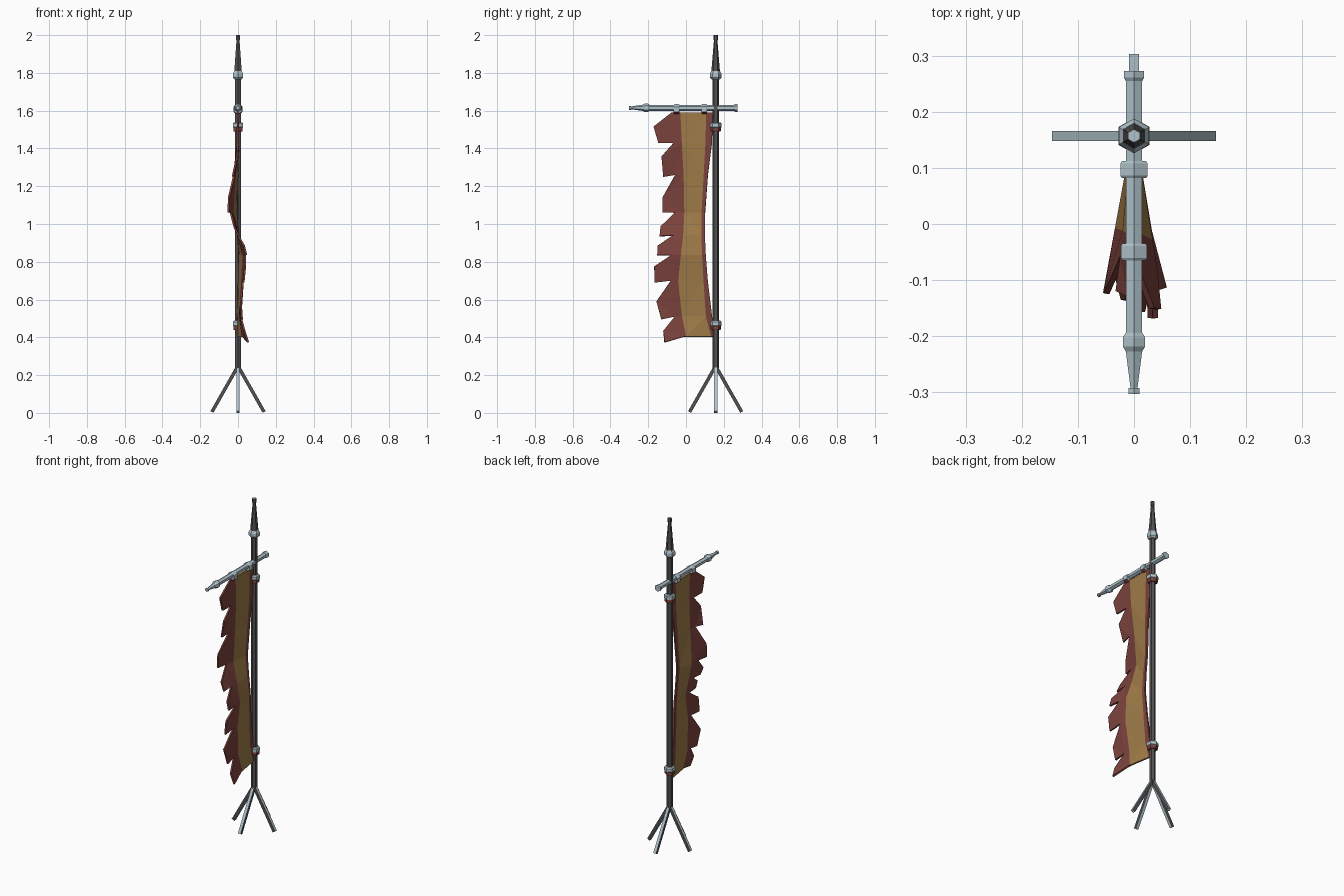
import bpy, bmesh, math
from mathutils import Vector, Matrix

if "Cube" in bpy.data.objects:
    bpy.data.objects.remove(bpy.data.objects["Cube"])

def material(name, rgb):
    m = bpy.data.materials.new(name)
    m.diffuse_color = (*rgb, 1)
    m.use_nodes = True
    m.node_tree.nodes["Principled BSDF"].inputs["Base Color"].default_value = m.diffuse_color
    return m

STEEL = material("pale steel", (0.43, 0.54, 0.59))
DARK = material("dark iron", (0.085, 0.08, 0.08))
RED = material("brick red cloth", (0.20, 0.055, 0.047))
TAN = material("tan cloth", (0.35, 0.20, 0.065))
PY, BAR_Z = 0.157, 1.615          # pole position and crossbar height

def finish(name, bm, mats, rule=None):
    if rule:
        for f in bm.faces:
            f.material_index = rule(f)
    me = bpy.data.meshes.new(name)
    bm.to_mesh(me)
    bm.free()
    for m in mats:
        me.materials.append(m)
    ob = bpy.data.objects.new(name, me)
    bpy.context.collection.objects.link(ob)
    return ob

def lathe(name, profile, matrix, mats, rule=None, sides=6, phase=math.pi / 2):
    """Closed low-poly turning: profile is (radius, position along local z)."""
    bm = bmesh.new()
    rings = []
    for r, t in profile:
        rings.append([bm.verts.new(matrix @ Vector((r * math.cos(phase + a), r * math.sin(phase + a), t)))
                      for a in (2 * math.pi * i / sides for i in range(sides))])
    for lo, hi in zip(rings, rings[1:]):
        for i in range(sides):
            j = (i + 1) % sides
            bm.faces.new((lo[i], lo[j], hi[j], hi[i]))
    bm.faces.new(rings[0][::-1])
    bm.faces.new(rings[-1])
    bmesh.ops.recalc_face_normals(bm, faces=bm.faces)
    return finish(name, bm, mats, rule)

UP = Matrix.Translation((0, PY, 0))
# Local z runs along +y for the crossbar
ALONG = Matrix.Translation((0, 0, BAR_Z)) @ Matrix.Rotation(-math.pi / 2, 4, 'X')

# Pole with spear-like finial
lathe("pole", [(0.017, 0.235), (0.017, 1.78)], UP, [DARK])
lathe("finial_collar", [(0.021, 1.765), (0.031, 1.775), (0.031, 1.795), (0.023, 1.81)], UP, [STEEL])
lathe("finial_spike", [(0.023, 1.805), (0.009, 1.975)], UP, [DARK])
lathe("finial_tip", [(0.012, 1.975), (0.012, 2.0)], UP, [STEEL, DARK],
      lambda f: 0 if f.normal.z > 0.5 else 1)

# Clamps that hold the cloth to the pole: steel band over red cloth
for n, z in (("upper", 1.49), ("lower", 0.44)):
    lathe(n + "_pole_band", [(0.027, z + 0.018), (0.032, z + 0.023), (0.032, z + 0.042), (0.025, z + 0.048)],
          UP, [STEEL])
    lathe(n + "_pole_loop", [(0.026, z), (0.029, z + 0.005), (0.029, z + 0.02)], UP, [RED])

# Crossbar with end cap, collar and point
lathe("crossbar", [(0.016, -0.225), (0.016, 0.262)], ALONG, [STEEL])
lathe("crossbar_cap", [(0.017, 0.255), (0.021, 0.261), (0.021, 0.273)], ALONG, [STEEL])
lathe("crossbar_collar", [(0.017, -0.227), (0.023, -0.218), (0.023, -0.202), (0.017, -0.194)], ALONG, [STEEL])
lathe("crossbar_point", [(0.007, -0.294), (0.017, -0.225)], ALONG, [STEEL])
lathe("crossbar_tip", [(0.011, -0.303), (0.011, -0.292)], ALONG, [STEEL])

# Loops hanging the cloth from the crossbar, red below
for n, y, r in (("front", -0.05, 0.027), ("back", 0.097, 0.028)):
    lathe(n + "_bar_loop", [(r - 0.003, y - 0.015), (r, y - 0.011), (r, y + 0.011), (r - 0.003, y + 0.015)],
          Matrix.Translation((0, 0, -0.008)) @ ALONG, [STEEL, RED],
          lambda f: 1 if f.calc_center_median().z < BAR_Z - 0.012 else 0)

# Four square splayed legs
for i, n in enumerate(("right", "back", "left", "front")):
    turn = UP @ Matrix.Rotation(i * math.pi / 2, 4, 'Z')
    top, foot = Vector((0.0, 0, 0.248)), Vector((0.138, 0, 0.005))
    tilt = math.atan2(foot.x, top.z - foot.z)
    m = turn @ Matrix.Translation(foot) @ Matrix.Rotation(-tilt, 4, 'Y')
    side = Vector((-math.sin(i * math.pi / 2), math.cos(i * math.pi / 2), 0))
    lathe(n + "_leg", [(0.0128, 0), (0.0128, (top - foot).length)], m, [STEEL, DARK],
          lambda f: 1 if abs(f.normal.dot(side)) > 0.7 else 0, sides=4, phase=math.pi / 4)

# Cloth: sideways wave grows with distance from the pole
WAVE = [(0.37, 0.052), (0.44, 0.03), (0.55, 0.008), (0.7, 0.028), (0.86, 0.042), (0.94, 0.0),
        (1.06, -0.046), (1.16, -0.044), (1.36, -0.004), (1.6, 0.0)]

def cloth_point(y, z):
    x = WAVE[0][1]
    for (z0, x0), (z1, x1) in zip(WAVE, WAVE[1:]):
        if z0 <= z <= z1:
            x = x0 + (x1 - x0) * (z - z0) / (z1 - z0)
    return (x * min(1.1, max(0, (0.15 - y) / 0.25)), y, z)

# Rows at the notches: z, pole edge, tan back, tan front, notch
ROWS = [(1.59, 0.142, 0.107, -0.03, -0.077), (1.43, 0.138, 0.103, -0.022, -0.066),
        (1.26, 0.116, 0.094, -0.012, -0.058), (1.06, 0.101, 0.083, -0.008, -0.06),
        (0.94, 0.100, 0.082, -0.015, -0.068), (0.835, 0.104, 0.084, -0.028, -0.08),
        (0.70, 0.115, 0.092, -0.042, -0.08), (0.51, 0.138, 0.105, -0.022, -0.06),
        (0.403, 0.150, 0.132, 0.0, -0.012)]
# Two outer points of each torn tongue: y, z, y, z
TIPS = [(-0.172, 1.516, -0.147, 1.43), (-0.13, 1.357, -0.12, 1.25), (-0.124, 1.14, -0.124, 1.06),
        (-0.135, 0.985, -0.14, 0.935), (-0.15, 0.885, -0.152, 0.835), (-0.168, 0.775, -0.167, 0.69),
        (-0.157, 0.59, -0.13, 0.495), (-0.12, 0.435, -0.114, 0.373)]
bm = bmesh.new()
grid = [[bm.verts.new(cloth_point(y, r[0])) for y in r[1:]] for r in ROWS]
for a, b, t in zip(grid, grid[1:], TIPS):
    for c in range(2):
        f = bm.faces.new((a[c], a[c + 1], b[c + 1], b[c]))
        f.material_index = 1 if c == 1 else 0
    p, q = (bm.verts.new(cloth_point(t[k], t[k + 1])) for k in (0, 2))
    bm.faces.new((a[2], a[3], p, q, b[3], b[2]))
bmesh.ops.recalc_face_normals(bm, faces=bm.faces)
bmesh.ops.triangulate(bm, faces=bm.faces)
banner = finish("torn_banner", bm, [RED, TAN])
solid = banner.modifiers.new("thickness", 'SOLIDIFY')
solid.thickness = 0.01
solid.offset = 0
